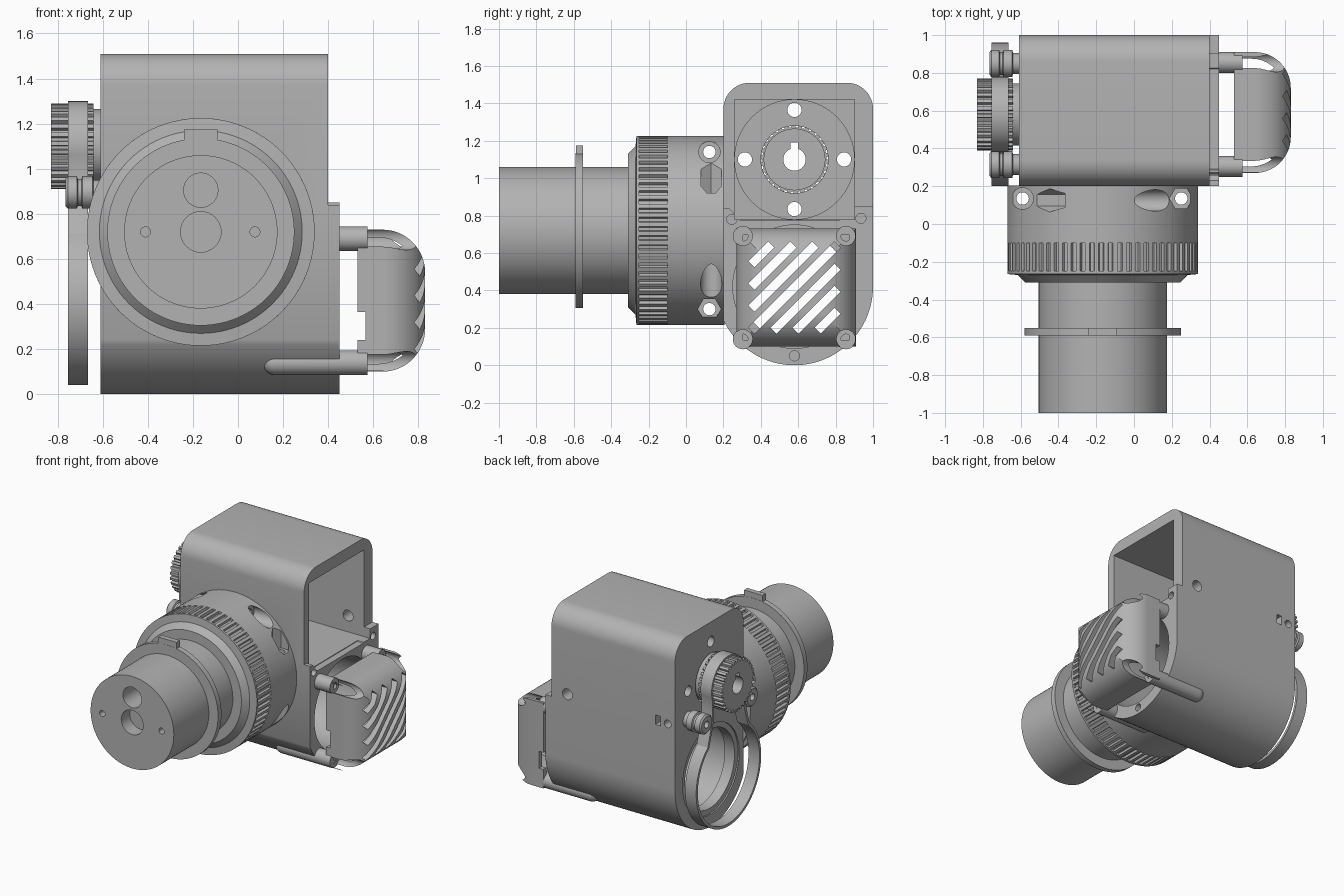
import bpy, bmesh
from math import sin, cos, pi, radians, sqrt

old = bpy.data.objects.get("Cube")
if old:
    bpy.data.objects.remove(old)

grey = bpy.data.materials.new("plain_grey")
grey.use_nodes = True
COLOR = (0.45, 0.45, 0.45, 1)
grey.diffuse_color = COLOR
grey.node_tree.nodes["Principled BSDF"].inputs["Base Color"].default_value = COLOR


def place(axis, t, a, b):
    return {"x": (t, a, b), "y": (a, t, b), "z": (a, b, t)}[axis]


def finish(name, bm):
    bmesh.ops.recalc_face_normals(bm, faces=bm.faces)
    me = bpy.data.meshes.new(name)
    bm.to_mesh(me)
    bm.free()
    me.materials.append(grey)
    ob = bpy.data.objects.new(name, me)
    bpy.context.scene.collection.objects.link(ob)
    smooth(ob)
    return ob


def smooth(ob):
    ob.data.shade_smooth()
    ob.data.set_sharp_from_angle(angle=radians(28))


def loft(name, loops, caps=True):
    """Skin a row of equal point loops."""
    bm = bmesh.new()
    rows = [[bm.verts.new(p) for p in loop] for loop in loops]
    n = len(rows[0])
    for r, s in zip(rows, rows[1:]):
        for i in range(n):
            j = (i + 1) % n
            bm.faces.new((r[i], r[j], s[j], s[i]))
    if caps:
        bm.faces.new(rows[0])
        bm.faces.new(rows[-1])
    return finish(name, bm)


def prism(name, axis, pts, lo, hi, caps=True):
    return loft(name, [[place(axis, t, a, b) for a, b in pts] for t in (lo, hi)], caps)


def arc(a, b, r, start, end, n=24):
    steps = [radians(start + (end - start) * i / n) for i in range(n + 1)]
    return [(a + r * cos(q), b + r * sin(q)) for q in steps]


def lathe(name, axis, c, profile, seg=64):
    """Turned part: profile is (position, radius) along the axis."""
    return loft(name, [[place(axis, t, a, b) for a, b in arc(*c, r, 0, 360, seg)[:-1]]
                       for t, r in profile])


def box(name, x, y, z):
    return prism(name, "z", [(x[0], y[0]), (x[1], y[0]), (x[1], y[1]), (x[0], y[1])], *z)


def apply_mods(ob):
    dg = bpy.context.evaluated_depsgraph_get()
    me = bpy.data.meshes.new_from_object(ob.evaluated_get(dg))
    ob.modifiers.clear()
    ob.data = me
    smooth(ob)


def boolean(ob, *tools, op="DIFFERENCE"):
    for tool in tools:
        m = ob.modifiers.new("cut", "BOOLEAN")
        m.operation, m.solver, m.object = op, "EXACT", tool
        apply_mods(ob)
        bpy.data.objects.remove(tool)
    return ob


def hole(axis, c, r, lo, hi, seg=32):
    return lathe("cutter", axis, c, [(lo, r), (hi, r)], seg)


def ribbed(a, b, r_in, r_out, n):
    pts = []
    for i in range(n):
        for f, r in ((0, r_in), (.35, r_in), (.45, r_out), (.9, r_out)):
            q = 2 * pi * (i + f) / n
            pts.append((a + r * cos(q), b + r * sin(q)))
    return pts


AXLE = (.58, .42)      # lower bore, in y and z
DRIVE = (.58, 1.1)     # drive gear, in y and z
OPTIC = (-.165, .72)   # lens, in x and z

# Housing: rounded top, round belly
belly = arc(*AXLE, .42, 205.2, 360, 48)
belly[0] = (.2, belly[0][1])
body = prism("housing", "x", belly + arc(.86, 1.37, .14, 0, 90, 12)
             + arc(.34, 1.37, .14, 90, 180, 12), -.61, .4)
end_plate = prism("end_plate", "x", belly + [(1, .85), (.9, .85), (.82, .775),
                  (.29, .775), (.23, .84), (.2, .84)], .35, .45)
boolean(body, end_plate, op="UNION")
boolean(body, box("cutter", (-.55, .6), (.26, .9), (.78, 1.42)),
        hole("x", AXLE, .33, -.8, .8, 64),
        hole("x", DRIVE, .32, -.56, -.5, 64),
        hole("x", DRIVE, .18, -.7, -.5, 48))
for q in range(4):
    a, b = DRIVE[0] + .265 * cos(q * pi / 2), DRIVE[1] + .265 * sin(q * pi / 2)
    boolean(body, hole("x", (a, b), .038, -.7, -.5))
for c in ((.245, .78), (.935, .785), (.58, .05)):
    boolean(body, hole("x", c, .027, .4, .5))
boolean(body, hole("y", (.27, .9), .04, .85, 1.1), hole("y", (-.55, .9), .028, .94, 1.1),
        box("cutter", (-.49, -.45), (.94, 1.1), (.87, .94)))

# Bearing ring inside the bore
ring = lathe("bearing_ring", "x", AXLE, [(-.6, .335), (-.52, .335)])
boolean(ring, hole("x", AXLE, .29, -.7, -.4, 64))

# Drive gear with keyed shaft hole
gear = prism("drive_gear", "x", ribbed(*DRIVE, .172, .19, 30), -.83, -.64)
boolean(gear, lathe("hub", "x", DRIVE, [(-.7, .165), (-.54, .165)]), op="UNION")
boolean(gear, hole("x", DRIVE, .06, -.9, -.4),
        box("cutter", (-.9, -.4), (.56, .6), (1.1, 1.19)))

# Belt, pinched between two idlers
path = (arc(*DRIVE, .2, -20, 200) + [(.39, .89), (.365, .81)]
        + arc(*AXLE, .38, 130, 410, 64) + [(.795, .81), (.77, .89)])
belt = prism("belt", "x", path, -.755, -.665, caps=False)
wall = belt.modifiers.new("wall", "SOLIDIFY")
wall.thickness, wall.offset = .02, -1
apply_mods(belt)
for name, y in (("front_idler", .315), ("rear_idler", .85)):
    idler = lathe(name, "x", (y, .895), [(-.765, .06), (-.755, .072), (-.715, .072), (-.71, .06),
                  (-.695, .06), (-.69, .072), (-.645, .072), (-.64, .055), (-.6, .055)], 40)
    boolean(idler, hole("x", (y, .895), .025, -.8, -.72))

# Lens collar with four clamp-screw channels, each with a round and a hex end
collar = lathe("lens_collar", "y", OPTIC, [(-.1, .505), (.205, .505)], 96)
for axis, offset, side in (("x", .42, 1), ("x", -.42, -1), ("z", .415, -1), ("z", -.425, 1)):
    if axis == "x":
        c, mid = (.125, OPTIC[1] + offset), OPTIC[0]
    else:
        c, mid = (OPTIC[0] + offset, .135), OPTIC[1]
    boolean(collar, hole(axis, c, .033, mid - .6, mid + .6),
            hole(axis, c, .057, mid + side * .17, mid + side * .6),
            hole(axis, c, .062, mid - side * .2, mid - side * .6, 6))

# Knurled focus ring and its bevelled lip
prism("knurled_ring", "y", ribbed(*OPTIC, .488, .505, 64), -.255, -.095)
lathe("ring_back", "y", OPTIC, [(-.1, .505), (-.09, .505)], 96)
lathe("ring_lip", "y", OPTIC, [(-.31, .41), (-.27, .45), (-.265, .505), (-.25, .505)], 96)

# Lens barrel with pilot holes
barrel = lathe("lens_barrel", "y", OPTIC, [(-1, .34), (-.28, .34)], 96)
boolean(barrel, hole("y", OPTIC, .09, -1.1, -.9), hole("y", (-.165, .905), .076, -1.1, -.8))
for x in (-.41, .075):
    boolean(barrel, hole("y", (x, .72), .022, -1.1, -.9))
flange = lathe("barrel_flange", "y", OPTIC, [(-.59, .415), (-.55, .415)], 96)
boolean(flange, box("flange_key", (-.24, -.09), (-.589, -.551), (1.08, 1.175)), op="UNION")


# Vent cover: two rounded profiles crossed, then hollowed
def dome(name, inset, base):
    def side(lo, hi):
        lo, hi, tip, r = lo + inset, hi - inset, .83 - inset, .19 - inset / 2
        return ([(base, lo)] + arc(tip - r, lo + r, r, -90, 0, 16)
                + arc(tip - r, hi - r, r, 0, 90, 16) + [(base, hi)])
    shape = prism(name, "y", side(.1, .73), .27 + inset, .91 - inset)
    return boolean(shape, prism("cutter", "z", side(.27, .91), 0, 1), op="INTERSECT")


cover = dome("vent_cover", 0, .53)
boolean(cover, dome("cutter", .035, .5),
        box("cutter", (.5, .565), (.2, 1), (.24, .365)))
corners = [(y, z) for y in (.305, .855) for z in (.14, .69)]
for c in corners:
    boolean(cover, hole("x", c, .05, .57, .9))

# Diagonal vent slots clipped to a square window
SQUARE, SLOT = .46, .046
for i in range(-3, 4):
    shift = i * .118
    half = (SQUARE - abs(shift)) / 2
    y, z = .58 - shift / 2, .415 + shift / 2
    w = SLOT / 2 / sqrt(2)
    pts = [(y - half + w, z - half - w), (y + half + w, z + half - w),
           (y + half - w, z + half + w), (y - half - w, z - half + w)]
    boolean(cover, prism("cutter", "x", pts, .68, .9))

# Cover posts: the lower pair runs back along the belly with round ends
for y, z in corners:
    profile = [(.44, .055), (.575, .055)]
    if z < .4:
        tip = [(.165 - .055 * cos(q * pi / 16), .055 * sin(q * pi / 16)) for q in range(1, 8)]
        profile = tip + [(.165, .055), (.575, .055)]
    post = lathe(("lower" if z < .4 else "upper") + "_cover_post", "x", (y, z), profile, 32)
    boolean(post, hole("x", (y, z), .026, .54, .7))
